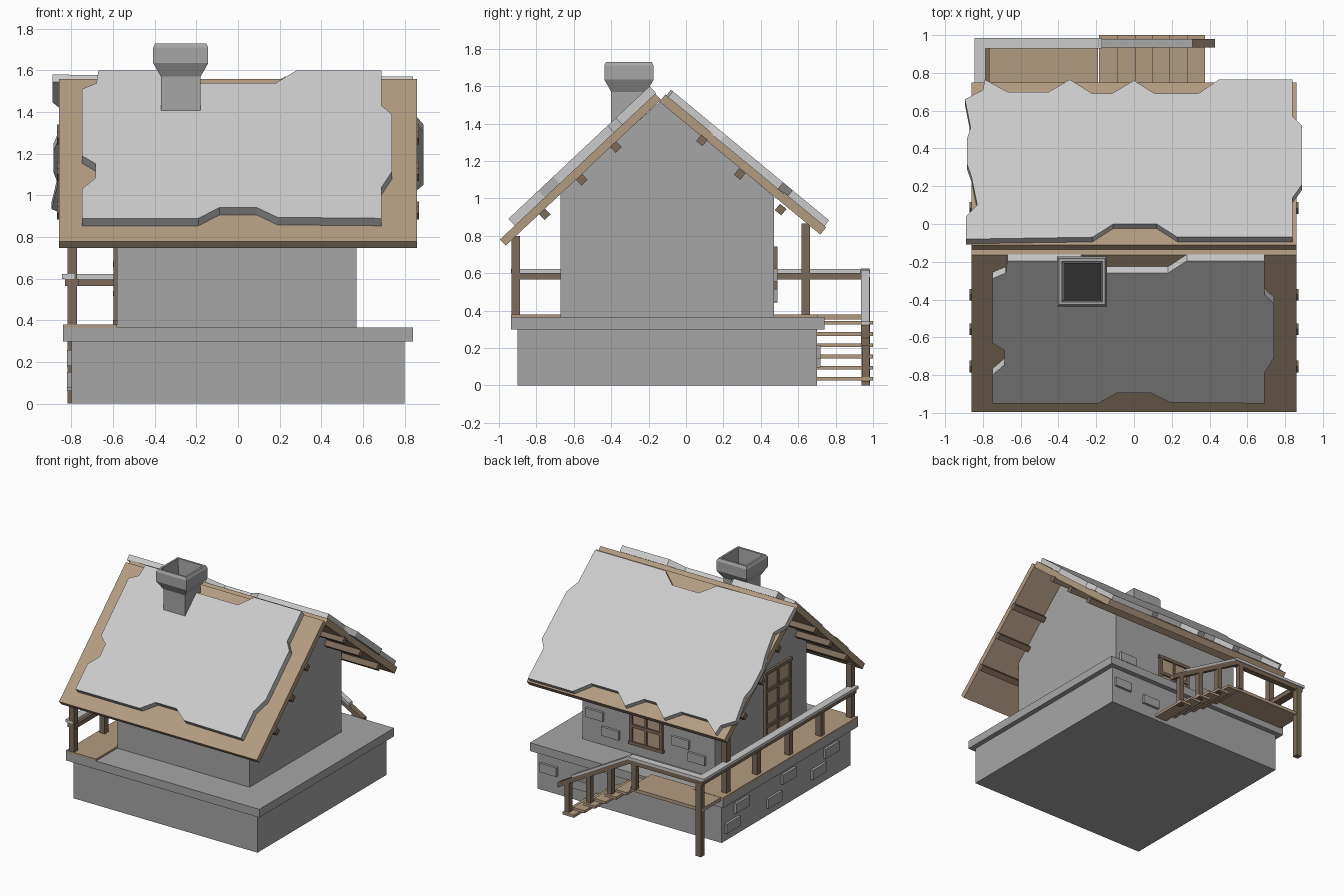
import bpy, bmesh, math
from mathutils import Vector

if "Cube" in bpy.data.objects:
    bpy.data.objects.remove(bpy.data.objects["Cube"])


def mat(name, r, g, b):
    m = bpy.data.materials.new(name)
    m.diffuse_color = (r, g, b, 1)
    m.use_nodes = True
    m.node_tree.nodes["Principled BSDF"].inputs["Base Color"].default_value = m.diffuse_color
    return m


STONE = mat("stone", .38, .38, .38)
SNOW = mat("snow", .8, .8, .8)
WOOD = mat("wood", .45, .33, .22)
DARK = mat("dark_wood", .2, .145, .1)
SOOT = mat("soot", .03, .03, .03)


def finish(name, bm, m):
    bmesh.ops.recalc_face_normals(bm, faces=bm.faces)
    me = bpy.data.meshes.new(name)
    bm.to_mesh(me)
    bm.free()
    me.materials.append(m)
    ob = bpy.data.objects.new(name, me)
    bpy.context.collection.objects.link(ob)
    return ob


def box(name, x, y, z, m, rot=(0, 0, 0)):
    """Box from (min, max) ranges, optionally turned about its centre."""
    bm = bmesh.new()
    bmesh.ops.create_cube(bm, size=1)
    bmesh.ops.scale(bm, vec=(x[1] - x[0], y[1] - y[0], z[1] - z[0]), verts=bm.verts)
    ob = finish(name, bm, m)
    ob.location = ((x[0] + x[1]) / 2, (y[0] + y[1]) / 2, (z[0] + z[1]) / 2)
    ob.rotation_euler = rot
    return ob


def prism(name, pts, offset, m):
    """Polygon of 3D points extruded by an offset vector."""
    bm = bmesh.new()
    f = bm.faces.new([bm.verts.new(p) for p in pts])
    r = bmesh.ops.extrude_face_region(bm, geom=[f], use_keep_orig=True)
    bmesh.ops.translate(bm, vec=offset, verts=[v for v in r["geom"] if isinstance(v, bmesh.types.BMVert)])
    return finish(name, bm, m)


def slab(name, plan, slope, lift, thick, m):
    """Plan outline laid on a roof slope (z at y=0, gradient), thickened downward."""
    z0, g = slope
    n = Vector((0, -g, 1)).normalized()
    prism(name, [(x, y, z0 + g * y + lift) for x, y in plan], -n * thick, m)


def post(name, x, y, z0, z1, w=.045):
    box(name, (x - w / 2, x + w / 2), (y - w / 2, y + w / 2), (z0, z1), DARK)


# Stone base, slab and gabled walls
box("base", (-.8, .8), (-.9, .7), (0, .3), STONE)
box("base_slab", (-.84, .84), (-.935, .74), (.3, .365), STONE)
gable = [(-.67, .365), (.47, .365), (.47, 1.01), (-.138, 1.52), (-.67, 1.035)]
prism("walls", [(-.58, y, z) for y, z in gable], (1.15, 0, 0), STONE)

# Roof boards and purlins
FRONT = (.78 + .995 * .94, .94)
BACK = (.845 + .75 * .826, -.826)
slab("roof_front", [(-.86, -.995), (.86, -.995), (.86, -.165), (-.86, -.165)], FRONT, 0, .045, WOOD)
slab("roof_back", [(-.86, -.11), (.86, -.11), (.86, .75), (-.86, .75)], BACK, 0, .05, WOOD)
for i, (y, z) in enumerate([(-.375, 1.275), (-.557, 1.1), (-.755, .915), (.085, 1.31), (.287, 1.13), (.506, .94)]):
    a = math.atan(.94) if y < 0 else -math.atan(.826)
    box(f"purlin_{i}", (-.87, .87), (y - .022, y + .022), (z - .022, z + .022), DARK, (a, 0, 0))

# Ragged snow sheets
slab("snow_front", [
    (-.67, -.195), (-.68, -.26), (-.75, -.29), (-.75, -.63), (-.685, -.67), (-.685, -.745),
    (-.75, -.8), (-.75, -.95), (-.19, -.95), (-.09, -.895), (.09, -.895), (.19, -.945), (.69, -.95),
    (.69, -.79), (.74, -.71), (.74, -.42), (.69, -.375), (.69, -.195), (.28, -.195), (.18, -.26),
    (-.2, -.26), (-.28, -.195)], FRONT, .068, .05, SNOW)
slab("snow_back", [
    (-.79, .765), (-.67, .7), (-.45, .7), (-.34, .765), (-.22, .69), (-.12, .69), (0, .76), (.11, .69),
    (.34, .69), (.45, .765), (.84, .765), (.84, .57), (.89, .52), (.89, .21), (.84, .14), (.84, -.07),
    (.23, -.07), (.12, 0), (-.11, 0), (-.22, -.07), (-.89, -.08), (-.89, .04), (-.83, .1), (-.86, .25),
    (-.885, .32), (-.885, .45), (-.865, .51), (-.895, .66), (-.8, .71)], BACK, .05, .045, SNOW)

# Chimney: square rings lofted up, over the lip and down inside
bm = bmesh.new()
rings = []
for h, z in [(.095, 1.2), (.095, 1.57), (.132, 1.635), (.132, 1.71), (.122, 1.73), (.107, 1.73), (.1, 1.6)]:
    rings.append([bm.verts.new((-.275 + h * sx, -.305 + h * sy, z))
                  for sx, sy in [(-1, -1), (1, -1), (1, 1), (-1, 1)]])
for a, b in zip(rings, rings[1:]):
    for i in range(4):
        bm.faces.new((a[i], a[(i + 1) % 4], b[(i + 1) % 4], b[i]))
bm.faces.new(rings[0])
bm.faces.new(rings[-1])
finish("chimney", bm, STONE)
box("chimney_soot", (-.374, -.176), (-.404, -.206), (1.6, 1.61), SOOT)

# Porch floor and landing
box("porch_floor", (-.84, -.58), (-.935, .74), (.365, .38), WOOD)
box("landing", (-.82, -.19), (.7, .97), (.352, .378), WOOD)

# Stair treads
for i in range(6):
    x, z = .325 - .092 * i, .035 + .06 * i
    box(f"stair_tread_{i}", (x - .05, x + .05), (.7, 1), (z - .01, z + .01), WOOD)

# Porch posts
post("front_roof_post", -.795, -.91, .365, .8)
post("back_roof_post", -.795, .64, .365, .865)
for i, y in enumerate((.26, -.14, -.53)):
    post(f"porch_post_{i}", -.795, y, .365, .58)
post("corner_post", -.795, .96, 0, .58)


def rail_z(x):
    return .565 - .565 * max(0, x + .19)


for i, x in enumerate((-.23, -.02, .165, .35)):
    post(f"stair_post_{i}", x, .96, max(0, .37 - .65 * max(0, x + .19)), rail_z(x) + .01, .04)

# Hand rails with snow on top
box("porch_rail", (-.83, -.765), (-.93, .98), (.565, .6), DARK)
box("porch_rail_snow", (-.845, -.785), (-.935, .985), (.6, .622), SNOW)
box("landing_rail", (-.83, -.19), (.935, .98), (.565, .6), DARK)
box("landing_rail_snow", (-.785, -.17), (.93, .985), (.6, .622), SNOW)
for name, x1, lo, hi, m in [("stair_rail", .43, 0, .04, DARK), ("stair_rail_snow", .31, .04, .06, SNOW)]:
    prof = [(-.19, lo), (x1, lo), (x1, hi), (-.19, hi)]
    prism(name, [(x, .935, rail_z(x) + d) for x, d in prof], (0, .045, 0), m)


def opening(name, place, u, v, cols, rows):
    """Framed door or window: place(u-range, v-range, depth) gives box ranges."""
    t = .025
    box(name + "_panel", *place(u, v, .008), WOOD)
    for i in range(cols + 1):
        c = u[0] + (u[1] - u[0]) * i / cols
        w = t / 2 if i in (0, cols) else t / 3
        box(f"{name}_upright_{i}", *place((c - w, c + w), v, .018), DARK)
    for j in range(rows + 1):
        c = v[0] + (v[1] - v[0]) * j / rows
        e = .02 if j in (0, rows) else 0
        box(f"{name}_crossbar_{j}", *place((u[0] - e, u[1] + e), (c - t / 2, c + t / 2), .02), DARK)


opening("window", lambda u, v, d: (u, (.46, .47 + d), v), (-.12, .14), (.455, .73), 2, 2)
opening("door", lambda u, v, d: ((-.58 - d, -.57), u, v), (-.45, -.15), (.39, .95), 2, 4)

# Raised stones on the back and left faces
for i, (x, z, y) in enumerate([(.46, .59, .47), (.32, .48, .47), (-.29, .57, .47), (-.43, .48, .47),
                               (.7, .18, .7), (.43, .13, .7)]):
    box(f"back_stone_{i}", (x - .075, x + .075), (y - .01, y + .02), (z - .035, z + .035), STONE)
for i, (y, z) in enumerate([(.46, .215), (.575, .1), (.06, .1), (-.12, .22), (-.65, .22), (-.49, .115)]):
    box(f"left_stone_{i}", (-.82, -.79), (y - .085, y + .085), (z - .038, z + .038), STONE)
